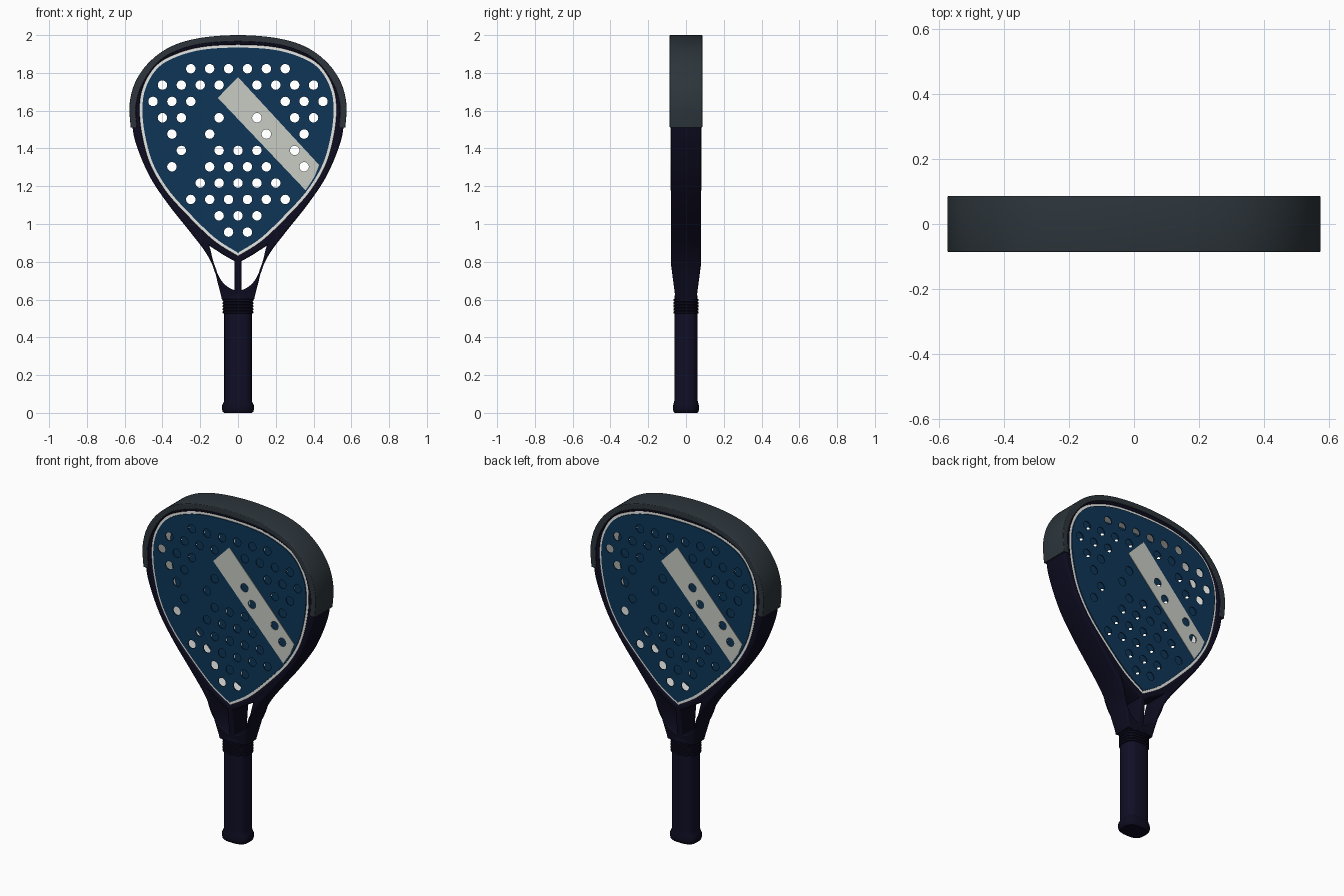
import bpy, bmesh, math
from mathutils import Matrix, Vector

cube = bpy.data.objects.get("Cube")
if cube:
    bpy.data.objects.remove(cube, do_unlink=True)


def material(name, color, rough=0.6):
    m = bpy.data.materials.new(name)
    m.use_nodes = True
    m.diffuse_color = (*color, 1)
    bsdf = m.node_tree.nodes["Principled BSDF"]
    bsdf.inputs["Base Color"].default_value = (*color, 1)
    bsdf.inputs["Roughness"].default_value = rough
    return m


NAVY = material("midnight navy", (0.004, 0.0035, 0.014))
GRIP = material("grip navy", (0.005, 0.0045, 0.019))
SLATE = material("slate grey", (0.026, 0.036, 0.044))
BLUE = material("deep blue", (0.004, 0.036, 0.095))
PALE = material("pale grey", (0.58, 0.60, 0.55))
WHITE = material("white", (0.9, 0.9, 0.88))


def smooth_path(pts, first, last, steps=6):
    """Catmull-Rom samples through pts, with outer control points first and last."""
    p = [Vector(q) for q in [first] + pts + [last]]
    out = []
    for a, b, c, d in zip(p, p[1:], p[2:], p[3:]):
        for i in range(steps):
            t = i / steps
            out.append(0.5 * (2 * b + (c - a) * t + (2 * a - 5 * b + 4 * c - d) * t * t
                              + (3 * b - a - 3 * c + d) * t ** 3))
    return out + [p[-2]]


def half(pts):
    """Smooth right half from the top centre down."""
    return smooth_path(pts, (-pts[1][0], pts[1][1]), pts[-1])


def mirrored(side):
    """Close a right half into a full outline."""
    left = [Vector((-p.x, p.y)) for p in reversed(side) if p.x > 1e-4]
    return list(side) + left


def inset(loop, dist):
    """Move a clockwise outline inwards."""
    out = []
    for i, p in enumerate(loop):
        t = (loop[(i + 1) % len(loop)] - loop[i - 1]).normalized()
        out.append(p + Vector((t.y, -t.x)) * dist)
    return out


def circle(x, z, r, n=20):
    return [Vector((x + r * math.cos(i * math.tau / n), z + r * math.sin(i * math.tau / n)))
            for i in range(n)]


def finish(obj, mat, angle=35):
    obj.data.materials.clear()
    obj.data.materials.append(mat)
    bpy.ops.object.select_all(action='DESELECT')
    obj.select_set(True)
    bpy.context.view_layer.objects.active = obj
    bpy.ops.object.shade_smooth_by_angle(angle=math.radians(angle))
    return obj


def slab(name, loops, mat, y0, y1, bevel=0.0):
    """Filled outline with holes, standing in the xz plane between y0 and y1."""
    cu = bpy.data.curves.new(name, 'CURVE')
    cu.dimensions, cu.fill_mode = '2D', 'BOTH'
    cu.extrude = (y1 - y0) / 2 - bevel
    cu.bevel_depth, cu.bevel_resolution, cu.offset = bevel, 2, -bevel
    for loop in loops:
        s = cu.splines.new('POLY')
        s.points.add(len(loop) - 1)
        for pt, v in zip(s.points, loop):
            pt.co = (v[0], v[1], 0, 1)
        s.use_cyclic_u = True
    obj = bpy.data.objects.new(name, cu)
    bpy.context.collection.objects.link(obj)
    bpy.ops.object.select_all(action='DESELECT')
    obj.select_set(True)
    bpy.context.view_layer.objects.active = obj
    bpy.ops.object.convert(target='MESH')
    obj = bpy.context.view_layer.objects.active
    obj.data.transform(Matrix.Translation((0, (y0 + y1) / 2, 0)) @ Matrix.Rotation(math.pi / 2, 4, 'X'))
    return finish(obj, mat)


def turned_copy(obj, name):
    """Same part on the back, turned half round."""
    new = obj.copy()
    new.data = obj.data.copy()
    new.data.transform(Matrix.Rotation(math.pi, 4, 'Z'))
    new.name = name
    bpy.context.collection.objects.link(new)


def column(name, profile, mat, n=32):
    """Rounded-box column from (z, half width, half depth) rings."""
    bm = bmesh.new()
    rings = []
    for z, rx, ry in profile:
        ring = []
        for i in range(n):
            c, s = math.cos(i * math.tau / n), math.sin(i * math.tau / n)
            ring.append(bm.verts.new((rx * math.copysign(abs(c) ** 0.7, c),
                                      ry * math.copysign(abs(s) ** 0.7, s), z)))
        rings.append(ring)
    for a, b in zip(rings, rings[1:]):
        for i in range(n):
            j = (i + 1) % n
            bm.faces.new((a[i], a[j], b[j], b[i]))
    bm.faces.new(rings[0][::-1])
    bm.faces.new(rings[-1])
    me = bpy.data.meshes.new(name)
    bm.to_mesh(me)
    bm.free()
    obj = bpy.data.objects.new(name, me)
    bpy.context.collection.objects.link(obj)
    return finish(obj, mat)


# Outlines
head = mirrored(half([(0, 1.948), (.2, 1.935), (.35, 1.89), (.44, 1.83), (.5, 1.73), (.52, 1.62),
                      (.508, 1.48), (.465, 1.32), (.385, 1.18), (.28, 1.06), (.13, .915), (0, .832)]))
body = mirrored(half([(0, 1.985), (.2, 1.97), (.35, 1.925), (.455, 1.85), (.53, 1.75), (.562, 1.63),
                      (.557, 1.5), (.53, 1.395), (.465, 1.247), (.37, 1.105), (.255, .96),
                      (.175, .855), (.13, .77), (.105, .68), (.085, .6)]))
throat = smooth_path([(.152, .885), (.13, .80), (.105, .73), (.07, .68), (.018, .65)],
                     (.17, .92), (-.04, .65)) + [Vector((.018, .803)), Vector((.075, .835))]
throats = [throat, [Vector((-p.x, p.y)) for p in throat]]

# Frame, thinned towards the handle
frame = slab("frame", [body, head] + throats, NAVY, -.08, .08, .01)
for v in frame.data.vertices:
    t = min(max((.79 - v.co.z) / .17, 0), 1)
    v.co.y *= 1 - .28 * t

# Bumper around the top
outer = half([(0, 2.0), (.2, 1.985), (.35, 1.942), (.465, 1.862), (.542, 1.755), (.574, 1.635), (.568, 1.51)])
inner = half([(0, 1.966), (.2, 1.952), (.34, 1.91), (.43, 1.85), (.505, 1.745), (.54, 1.63), (.535, 1.51)])
band = outer + inner[::-1] + [Vector((-p.x, p.y)) for p in inner[1:]] \
    + [Vector((-p.x, p.y)) for p in outer[:0:-1]]
slab("bumper", [band], SLATE, -.0865, .0865, .004)

# White core wall between the faces
slab("core_wall", [inset(head, -.003), inset(head, .02)], WHITE, -.074, .074)

# Perforated faces: columns of each row, mirrored left to right
rows = [(.05, .15, .25), (.1, .2, .3, .4), (.25, .35, .45), (.1, .3, .4), (.15, .35), (0, .1, .3),
        (.05, .15, .35), (0, .1, .2), (.05, .15, .25), (0, .1), (.05,)]
holes = []
for k, row in enumerate(rows):
    for x in row:
        for side in ((1, -1) if x else (1,)):
            holes.append(circle(x * side, 1.822 - .0865 * k, .025))
face = slab("front_face", [inset(head, .014)] + holes, BLUE, -.08, -.074)
turned_copy(face, "back_face")

# Pale diagonal stripe on each face
stripe_holes = [circle(x, 1.822 - .0865 * k, .025) for x, k in ((.1, 3), (.15, 4), (.3, 5), (.35, 6))]
stripe = slab("front_stripe", [[(0, 1.778), (.43, 1.312), (.405, 1.25), (.358, 1.178), (-.107, 1.668)]]
              + stripe_holes, PALE, -.0825, -.0798)
turned_copy(stripe, "back_stripe")

# Handle, ribbed collar and butt cap
column("grip", [(.03, .073, .062), (.56, .073, .062)], GRIP)
ribs = []
for i in range(5):
    z = .525 + .016 * i
    ribs += [(z, .076, .062), (z + .003, .081, .066), (z + .012, .081, .066), (z + .015, .076, .062)]
column("collar", ribs + [(.62, .08, .06), (.65, .07, .055)], NAVY)
column("butt_cap", [(0, .074, .06), (.006, .081, .066), (.02, .085, .069), (.04, .084, .068),
                    (.052, .078, .065), (.065, .073, .062)], NAVY)
